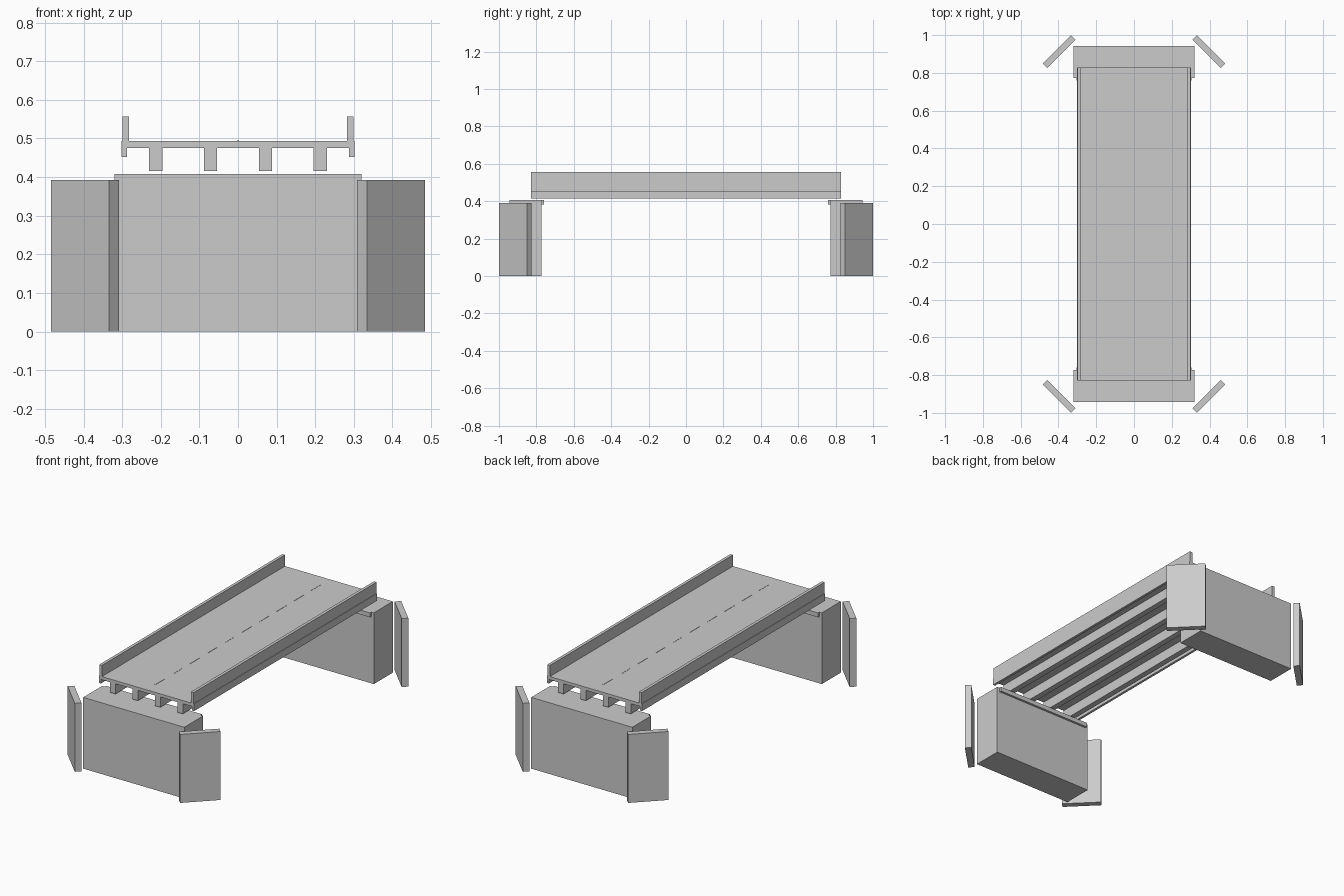
import bpy, math

if "Cube" in bpy.data.objects:
    bpy.data.objects.remove(bpy.data.objects["Cube"])

concrete = bpy.data.materials.new("concrete_grey")
concrete.diffuse_color = (0.6, 0.6, 0.6, 1)
concrete.use_nodes = True
concrete.node_tree.nodes["Principled BSDF"].inputs["Base Color"].default_value = concrete.diffuse_color


def box(name, x, y, z, turn=0.0):
    """Box from (min, max) ranges, optionally turned about its own vertical axis."""
    ranges = (x, y, z)
    bpy.ops.mesh.primitive_cube_add(size=1, location=[(a + b) / 2 for a, b in ranges])
    ob = bpy.context.object
    ob.name = name
    ob.scale = [b - a for a, b in ranges]
    ob.rotation_euler.z = turn
    bpy.ops.object.transform_apply(location=False, rotation=False, scale=True)
    ob.data.materials.append(concrete)
    return ob


def span(a, b, side):
    return tuple(sorted((a * side, b * side)))


HALF = 0.828           # half length of the deck
along = (-HALF, HALF)

# Road slab with parapets and edge lips
box("road_slab", (-0.302, 0.302), along, (0.475, 0.493))
for s, label in ((-1, "left"), (1, "right")):
    box(label + "_parapet", span(0.282, 0.299, s), along, (0.493, 0.557))
    box(label + "_edge_lip", span(0.288, 0.302, s), along, (0.452, 0.475))

# Girders under the slab
for i in range(4):
    x = -0.213 + i * 0.142
    box(f"girder_{i + 1}", (x - 0.017, x + 0.017), along, (0.416, 0.475))

# Dashed centre line
for i in range(10):
    y = -0.75 + i * 0.157
    box(f"lane_dash_{i + 1}", (-0.003, 0.003), (y, y + 0.087), (0.493, 0.4945))

# Abutments, bearing ledges and angled wing walls at both ends
for e, end in ((-1, "front"), (1, "back")):
    box(end + "_abutment", (-0.32, 0.32), span(0.772, 0.943, e), (0, 0.408))
    box(end + "_bearing_ledge", (-0.304, 0.304), span(0.759, 0.772, e), (0.383, 0.408))
    for s, label in ((-1, "left"), (1, "right")):
        cx, cy = 0.3965 * s, 0.9125 * e
        box(f"{end}_{label}_wing_wall", (cx - 0.1065, cx + 0.1065),
            (cy - 0.0175, cy + 0.0175), (0, 0.392), -s * e * math.pi / 4)
